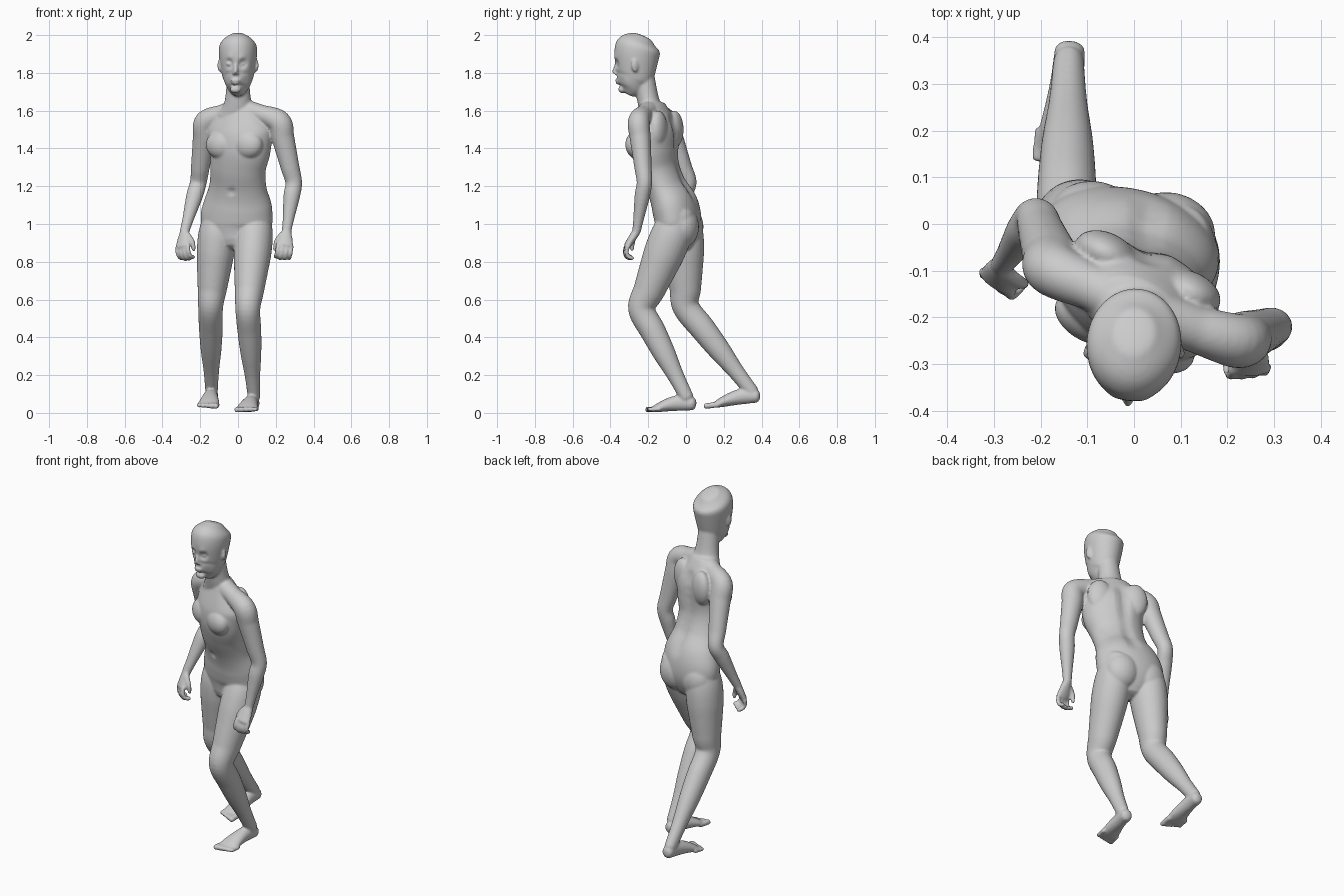
import bpy, bmesh
from math import sin, cos, pi, radians, degrees, atan2
from mathutils import Vector, Matrix

cube = bpy.data.objects.get("Cube")
if cube:
    bpy.data.objects.remove(cube)

skin = bpy.data.materials.new("plain_grey")
skin.use_nodes = True
grey = (.6, .6, .6, 1)
skin.diffuse_color = grey
skin.node_tree.nodes["Principled BSDF"].inputs["Base Color"].default_value = grey

bm = bmesh.new()
up = Vector((0, 0, 1))


def spline(rows, steps=7):
    """Catmull-Rom through rows of any length."""
    out = []
    last = len(rows) - 1
    for i in range(last):
        before, start = rows[max(i - 1, 0)], rows[i]
        end, after = rows[i + 1], rows[min(i + 2, last)]
        for k in range(steps):
            t = k / steps
            out.append([b + t / 2 * (c - a + t * (2 * a - 5 * b + 4 * c - d + t * (3 * (b - c) + d - a)))
                        for a, b, c, d in zip(before, start, end, after)])
    return out + [list(rows[-1])]


def loft(rows, yaw=0, twist=0, cap=.6, sides=28):
    """Closed tube through (x, y, z, half width, half depth) with rounded ends; twist is yaw per unit height."""
    rows = spline(rows)
    points = [Vector(row[:3]) for row in rows]
    last = len(rows) - 1
    sections = []
    for i, (point, row) in enumerate(zip(points, rows)):
        width, depth = row[3:]
        tangent = (points[min(i + 1, last)] - points[max(i - 1, 0)]).normalized()
        angle = radians(yaw + twist * (point.z - points[0].z))
        side = Vector((cos(angle), sin(angle), 0))
        side = (side - tangent * side.dot(tangent)).normalized()
        normal = tangent.cross(side)
        section = [(point, side, normal, width, depth)]
        if i in (0, last):
            reach = tangent * cap * min(width, depth) * (1 if i else -1)
            for turn in (.6, 1, 1.4):
                section.append((point + reach * sin(turn), side, normal, width * cos(turn), depth * cos(turn)))
        sections += section if i else section[::-1]
    rings = []
    for center, side, normal, width, depth in sections:
        angles = [2 * pi * k / sides for k in range(sides)]
        rings.append([bm.verts.new(center + side * width * cos(a) + normal * depth * sin(a)) for a in angles])
    for low, high in zip(rings, rings[1:]):
        for k in range(sides):
            bm.faces.new((low[k - 1], low[k], high[k], high[k - 1]))
    bm.faces.new(rings[0][::-1])
    bm.faces.new(rings[-1])
    return [vert for ring in rings for vert in ring]


def blob(center, size, yaw=0):
    matrix = Matrix.Translation(center) @ Matrix.Rotation(radians(yaw), 4, 'Z') @ Matrix.Diagonal((*size, 1))
    bmesh.ops.create_uvsphere(bm, u_segments=24, v_segments=16, radius=1, matrix=matrix)


def push(verts, center, radius, offset):
    """Soft sculpting stroke."""
    for vert in verts:
        fade = 1 - (vert.co - Vector(center)).length / radius
        if fade > 0:
            vert.co += Vector(offset) * fade * fade * (3 - 2 * fade)


def limb(top, joint, end, upper, lower, yaw=0, root=()):
    """Bent limb; each list of radii is spread evenly along its bone."""
    rows = list(root)
    for start, stop, radii in ((top, joint, upper), (joint, end, lower)):
        for i, radius in enumerate(radii):
            rows.append((*start.lerp(stop, i / len(radii)), radius, radius * 1.08))
    rows.append((*end, lower[-1] * .8, lower[-1] * .9))
    loft(rows, yaw)


def hand(wrist, down, across, curl):
    """Half-closed hand; across runs from thumb to little finger, curl points out of the palm."""
    down = down.normalized()
    across = (across - down * across.dot(down)).normalized()
    curl = (curl - down * curl.dot(down) - across * curl.dot(across)).normalized()
    turn = degrees(atan2(across.y, across.x))

    def at(d, a, c, width, depth):
        return (*(wrist + down * d + across * a + curl * c), width, depth)

    loft([at(0, 0, 0, .025, .022), at(.04, 0, 0, .036, .021), at(.09, 0, 0, .046, .018)], yaw=turn)
    for i, size in enumerate((.95, 1.05, 1, .85)):
        a = .024 * (i - 1.5)
        bend = [(0, 0), (.036, .008), (.055, .03), (.05, .055)]
        loft([at(.085 + d * size, a, c, .012, .012) for d, c in bend], yaw=turn, sides=10)
    loft([at(.02, -.02, 0, .016, .016), at(.06, -.045, .02, .014, .014),
          at(.1, -.045, .04, .011, .011)], yaw=turn, sides=10)


def foot(heel, toe, inner):
    """Foot on the sole line heel to toe; inner is the x sign of the big-toe side."""
    along = toe - heel
    across = along.cross(up).normalized()
    if across.x * inner < 0:
        across.negate()

    def at(f, a, height, width, depth):
        return (*(heel + along * f + across * a + up * height), width, depth)

    loft([at(.09, 0, .037, .033, .035), at(.3, 0, .045, .036, .042), at(.5, 0, .04, .044, .037),
          at(.7, 0, .027, .054, .026), at(.82, 0, .018, .054, .016)])
    for i in range(5):
        a, r = .042 - .023 * i, .016 - .001 * i
        loft([at(f - .025 * i * f, a, .017, r, r) for f in (.75, .85, .98)], sides=10)


# Joints; the figure strides with the left leg and left shoulder forward
left_shoulder, right_shoulder = Vector((.218, -.25, 1.54)), Vector((-.168, -.1, 1.54))
left_wrist, right_wrist = Vector((.257, -.262, .96)), Vector((-.283, -.088, .96))
left_collar, right_collar = (.13, -.225, 1.58, .05, .05), (-.09, -.135, 1.58, .05, .05)

# Torso, turned progressively from hips to chest
torso = loft([(-.01, -.05, .91, .12, .09), (-.01, -.04, 1, .19, .115), (0, -.06, 1.1, .185, .118),
              (0, -.105, 1.2, .155, .1), (0, -.145, 1.3, .152, .104), (.01, -.165, 1.4, .17, .117),
              (.01, -.165, 1.5, .18, .112), (.01, -.175, 1.61, .11, .068)],
             yaw=-12, twist=-22, sides=48)
for i in range(9):
    push(torso, (.03, .02 - i * .01, 1.14 + i * .05), .06, (-.006, -.014, 0))
push(torso, (-.035, -.2, 1.17), .03, (0, .014, 0))

# Shoulder girdle and neck
loft([right_collar, (.01, -.18, 1.605, .055, .055), left_collar], yaw=65)
loft([(0, -.175, 1.58, .105, .065), (0, -.2, 1.655, .07, .058), (0, -.225, 1.8, .058, .055)])

# Chest, shoulder blades and buttocks
for side in (-1, 1):
    blob((-.02 + side * .07, -.23 - side * .03, 1.42), (.085, .055, .075), -25)
    blob((.03 + side * .09, -.105 - side * .042, 1.5), (.07, .045, .1), -25)
    blob((-.005 + side * .08, -.004 - side * .012, .985), (.1, .084, .11), -12)

# Head: rings given by height, face line and back line
profile = [(1.69, -.335, -.27), (1.72, -.355, -.22), (1.76, -.368, -.19), (1.8, -.37, -.165),
           (1.9, -.38, -.14), (1.95, -.362, -.136), (1.986, -.3, -.17)]
head = loft([(0, (face + back) / 2, z, (back - face) * .42, (back - face) / 2) for z, face, back in profile],
            yaw=-5, cap=.25, sides=64)

# Eyes, brows, cheeks, ears and nostrils
middle = -.013
for side in (-1, 1):
    eye = middle + side * .035
    push(head, (eye, -.365, 1.848), .034, (0, .024, 0))
    push(head, (eye + side * .02, -.35, 1.755), .04, (0, .006, 0))
    push(head, (eye, -.37, 1.88), .03, (0, -.005, 0))
    blob((eye, -.349, 1.847), (.014, .014, .011))
    blob((side * .097, -.27, 1.84), (.01, .02, .036), side * 20)
    blob((middle + side * .009, -.37, 1.797), (.009, .011, .008))

# Nose, lips and chin
loft([(middle, -.364, 1.86, .008, .008), (middle, -.381, 1.803, .011, .012)], cap=.6)
blob((middle, -.362, 1.76), (.026, .014, .008))
blob((middle, -.359, 1.746), (.022, .014, .008))
blob((middle, -.339, 1.712), (.03, .02, .02))

# Arms, running out of the collar, and hands
upper_arm, forearm = (.058, .056, .051, .046), (.041, .041, .035, .028)
limb(left_shoulder, Vector((.295, -.22, 1.22)), left_wrist, upper_arm, forearm, 90, [left_collar])
limb(right_shoulder, Vector((-.21, .015, 1.22)), right_wrist, upper_arm, forearm, -90, [right_collar])
hand(left_wrist, Vector((-.12, -.65, -1)), Vector((1, .2, 0)), Vector((-.2, 1, 0)))
hand(right_wrist, Vector((-.12, -.45, -1)), Vector((-.75, .65, 0)), Vector((.6, .8, 0)))

# Legs and feet
thigh, shin = (.075, .098, .1, .09, .078), (.066, .063, .055, .041)
limb(Vector((.095, -.03, 1.06)), Vector((.052, -.235, .55)), Vector((.085, .005, .08)), thigh, shin)
limb(Vector((-.1, -.02, 1.06)), Vector((-.145, 0, .56)), Vector((-.14, .35, .11)), thigh, shin)
foot(Vector((.087, .06, .012)), Vector((.035, -.22, 0)), -1)
foot(Vector((-.135, .4, .055)), Vector((-.16, .1, .018)), 1)

# Fuse everything into one continuous skin
bmesh.ops.recalc_face_normals(bm, faces=bm.faces)
mesh = bpy.data.meshes.new("body")
bm.to_mesh(mesh)
bm.free()
mesh.materials.append(skin)
body = bpy.data.objects.new("body", mesh)
bpy.context.collection.objects.link(body)
fuse = body.modifiers.new("fuse", 'REMESH')
fuse.mode = 'VOXEL'
fuse.voxel_size = .006
fuse.use_smooth_shade = True
soften = body.modifiers.new("soften", 'SMOOTH')
soften.factor = .5
soften.iterations = 8
